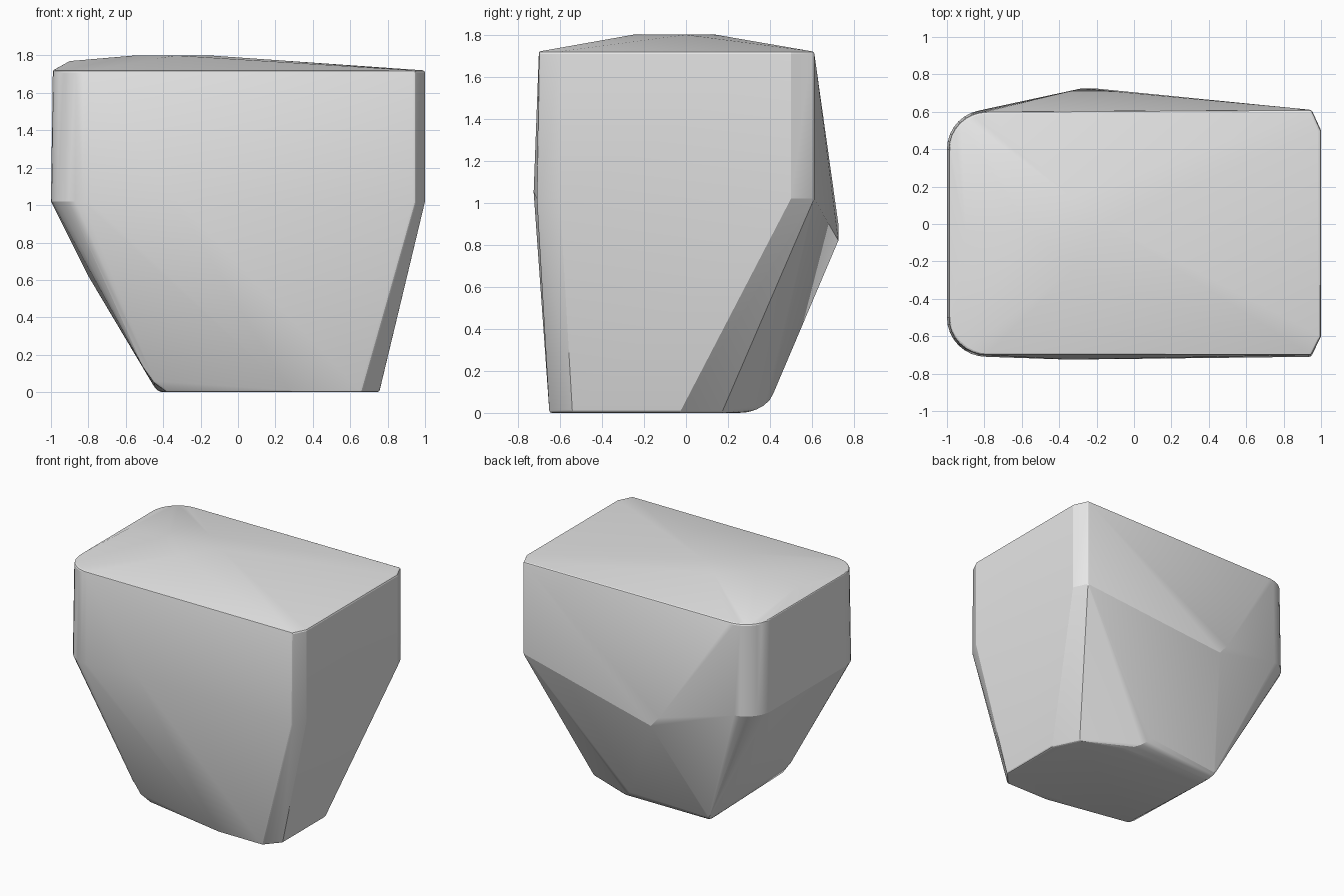
import bpy
import bmesh
from math import sin, cos, radians

old = bpy.data.objects.get("Cube")
if old:
    bpy.data.objects.remove(old, do_unlink=True)

TOP, WAIST = 1.72, 1.02


def corner(cx, cy, r, start, z, steps=8):
    """Quarter-round of points at one height."""
    angles = [radians(start + 90 * i / steps) for i in range(steps + 1)]
    return [(cx + r * cos(a), cy + r * sin(a), z) for a in angles]


points = []

# Upper body: two rounded corners on one side, two chamfers on the other
for z, grow in ((TOP, 0.0), (WAIST, 0.01)):
    points += corner(-0.79, 0.4, 0.2 + grow, 90, z)
    points += corner(-0.79, -0.5, 0.2 + grow, 180, z)
    points += [(1, -0.6, z), (0.95, -0.7 - grow, z), (1, 0.5, z), (0.95, 0.61, z)]
points.append((-0.35, -0.725, 1.05))

# Low crown on the top
points += [(-0.9, -0.05, 1.77), (-0.55, -0.04, 1.8), (-0.33, -0.25, 1.8),
           (-0.33, 0.14, 1.8), (-0.15, 0, 1.8)]

# Peak on the back
points += [(-0.28, 0.725, 0.9), (-0.21, 0.725, 0.82)]

# Tapered chamfers running down to the base
points += [(0.755, -0.54, 0), (0.66, -0.65, 0), (0.755, -0.03, 0),
           (0.66, 0.17, 0), (0.3, -0.65, 0)]

# Sloping flank
points += [(-0.8, -0.25, 0.62), (-0.8, 0.18, 0.62), (-0.54, -0.53, 0.2),
           (-0.5, -0.54, 0.12), (-0.45, -0.54, 0.05), (-0.38, -0.52, 0),
           (-0.4, 0.22, 0)]

# Rounded lower back edge
for a in range(0, 91, 15):
    s, c = sin(radians(a)), cos(radians(a))
    points.append((0.18 + 0.2 * (1 - c), 0.25 + 0.17 * c, 0.12 * (1 - s)))
    points.append((-0.46 + 0.06 * (1 - c), 0.25 + 0.13 * c, 0.07 * (1 - s)))

# Solid skin over all of the points
bm = bmesh.new()
for p in points:
    bm.verts.new(p)
hull = bmesh.ops.convex_hull(bm, input=bm.verts[:])
loose = {g for g in hull["geom_interior"] + hull["geom_unused"]
         if isinstance(g, bmesh.types.BMVert)}
bmesh.ops.delete(bm, geom=list(loose), context="VERTS")
bmesh.ops.dissolve_limit(bm, angle_limit=radians(0.5), verts=bm.verts[:], edges=bm.edges[:])
bmesh.ops.recalc_face_normals(bm, faces=bm.faces[:])
mesh = bpy.data.meshes.new("boulder")
bm.to_mesh(mesh)
bm.free()
boulder = bpy.data.objects.new("boulder", mesh)
bpy.context.collection.objects.link(boulder)

# Plain grey stone
stone = bpy.data.materials.new("light_grey_stone")
stone.use_nodes = True
grey = (0.8, 0.8, 0.8, 1)
stone.diffuse_color = grey
stone.node_tree.nodes["Principled BSDF"].inputs["Base Color"].default_value = grey
mesh.materials.append(stone)

# Softened hard edges
bevel = boulder.modifiers.new("soft_edges", "BEVEL")
bevel.width = 0.012
bevel.segments = 2
bevel.limit_method = "ANGLE"
bevel.angle_limit = radians(40)

bpy.ops.object.select_all(action="DESELECT")
boulder.select_set(True)
bpy.context.view_layer.objects.active = boulder
bpy.ops.object.modifier_apply(modifier="soft_edges")
bpy.ops.object.shade_smooth_by_angle(angle=radians(18))
